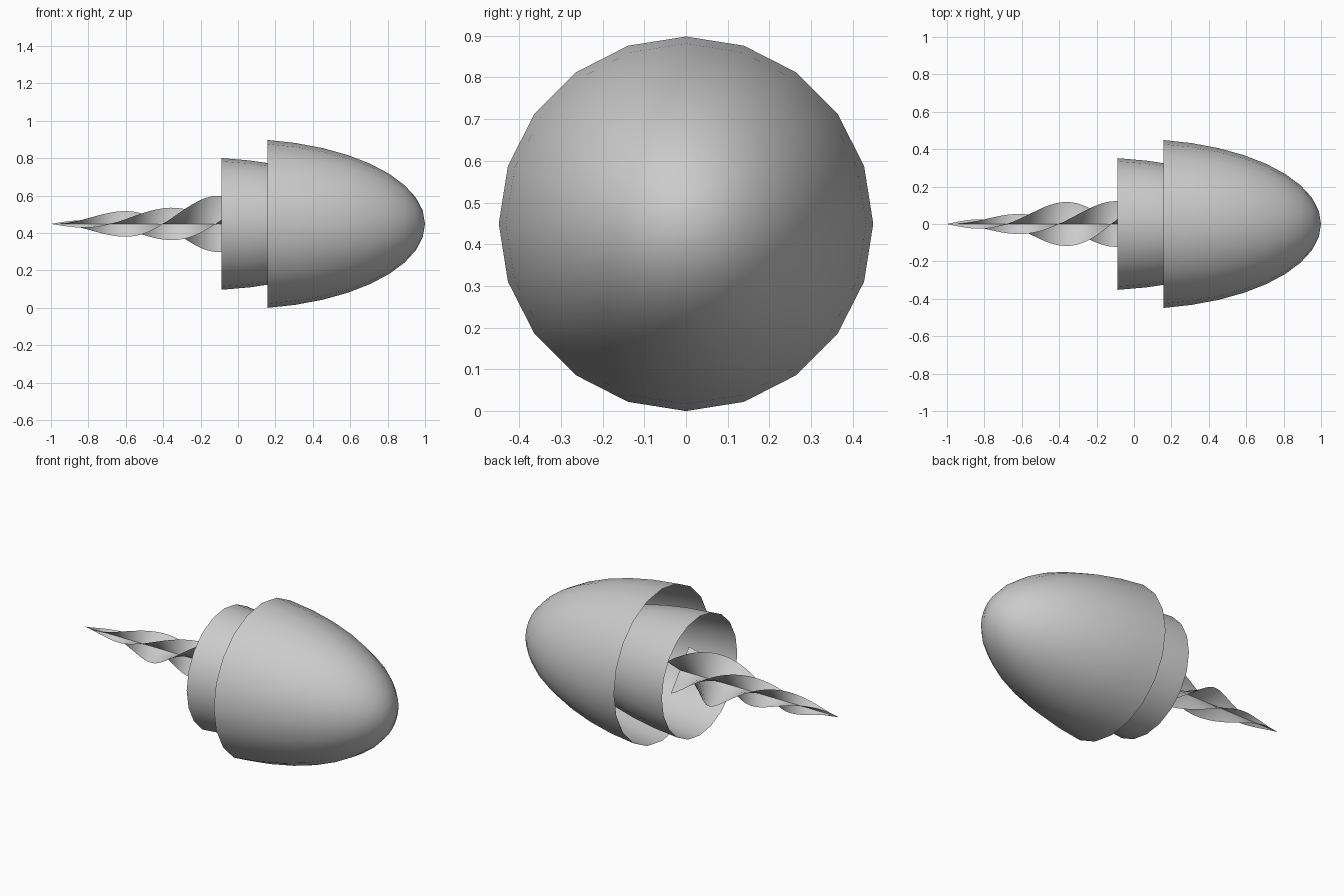
import bpy, bmesh, math

cube = bpy.data.objects.get("Cube")
if cube:
    bpy.data.objects.remove(cube)

AXIS_Z = 0.449
SIDES = 20

grey = bpy.data.materials.new("plain grey")
grey.use_nodes = True
colour = (0.6, 0.6, 0.6, 1)
grey.diffuse_color = colour
grey.node_tree.nodes["Principled BSDF"].inputs["Base Color"].default_value = colour


def finish(name, bm):
    mesh = bpy.data.meshes.new(name)
    bm.to_mesh(mesh)
    bm.free()
    obj = bpy.data.objects.new(name, mesh)
    obj.location.z = AXIS_Z
    bpy.context.collection.objects.link(obj)
    mesh.materials.append(grey)
    mesh.shade_smooth()


# Half ellipsoid shell, open at the back, with rings every nine degrees
def dome(name, tip_x, radius):
    bm = bmesh.new()
    rings = []
    for k in range(1, 10):
        lat = math.radians(9 * k)
        x, r = tip_x - 1 + math.sin(lat), radius * math.cos(lat)
        angles = [math.tau * i / SIDES for i in range(SIDES)]
        rings.append([bm.verts.new((x, r * math.sin(a), r * math.cos(a))) for a in angles])
    tip = bm.verts.new((tip_x, 0, 0))
    for i in range(SIDES):
        j = (i + 1) % SIDES
        for lo, hi in zip(rings, rings[1:]):
            bm.faces.new((lo[j], lo[i], hi[i], hi[j]))
        bm.faces.new((rings[-1][j], rings[-1][i], tip))
    # normals point away from the axis
    bm.normal_update()
    if sum(f.normal.dot((0, *f.calc_center_median()[1:])) for f in bm.faces) < 0:
        bmesh.ops.reverse_faces(bm, faces=bm.faces[:])
    finish(name, bm)


dome("outer_shell", 1, .4546)
dome("inner_shell", .755, .3565)


# Twisted tail: two crossed blades that taper to a point
STATIONS = [-1, -.85, -.67, -.4, -.12, .04]
WIDE = [0, .031, .062, .116, .152, .155]
NARROW = [0, .024, .051, .083, .122, .136]
STEPS = 44


def lookup(x, values):
    for k in range(len(STATIONS) - 1):
        if x <= STATIONS[k + 1]:
            t = (x - STATIONS[k]) / (STATIONS[k + 1] - STATIONS[k])
            return values[k] + t * (values[k + 1] - values[k])
    return values[-1]


def blade(name, widths, phase):
    bm = bmesh.new()
    rows = []
    for s in range(STEPS + 1):
        x = STATIONS[0] + (STATIONS[-1] - STATIONS[0]) * s / STEPS
        # average neighbouring widths so the edge flows smoothly
        reach = min(.06, x - STATIONS[0], STATIONS[-1] - x)
        r = sum(lookup(x + o, widths) for o in (-reach, 0, reach)) / 3
        a = phase + math.pi / 2 * (x + .12) / .28
        rows.append([bm.verts.new((x, k * r * math.sin(a), k * r * math.cos(a))) for k in (-1, 0, 1)])
    for p, q in zip(rows, rows[1:]):
        for k in range(2):
            bm.faces.new((p[k], p[k + 1], q[k + 1], q[k]))
    bmesh.ops.remove_doubles(bm, verts=bm.verts[:], dist=.0001)
    finish(name, bm)


blade("wide_tail_blade", WIDE, 0)
blade("narrow_tail_blade", NARROW, math.pi / 2)
